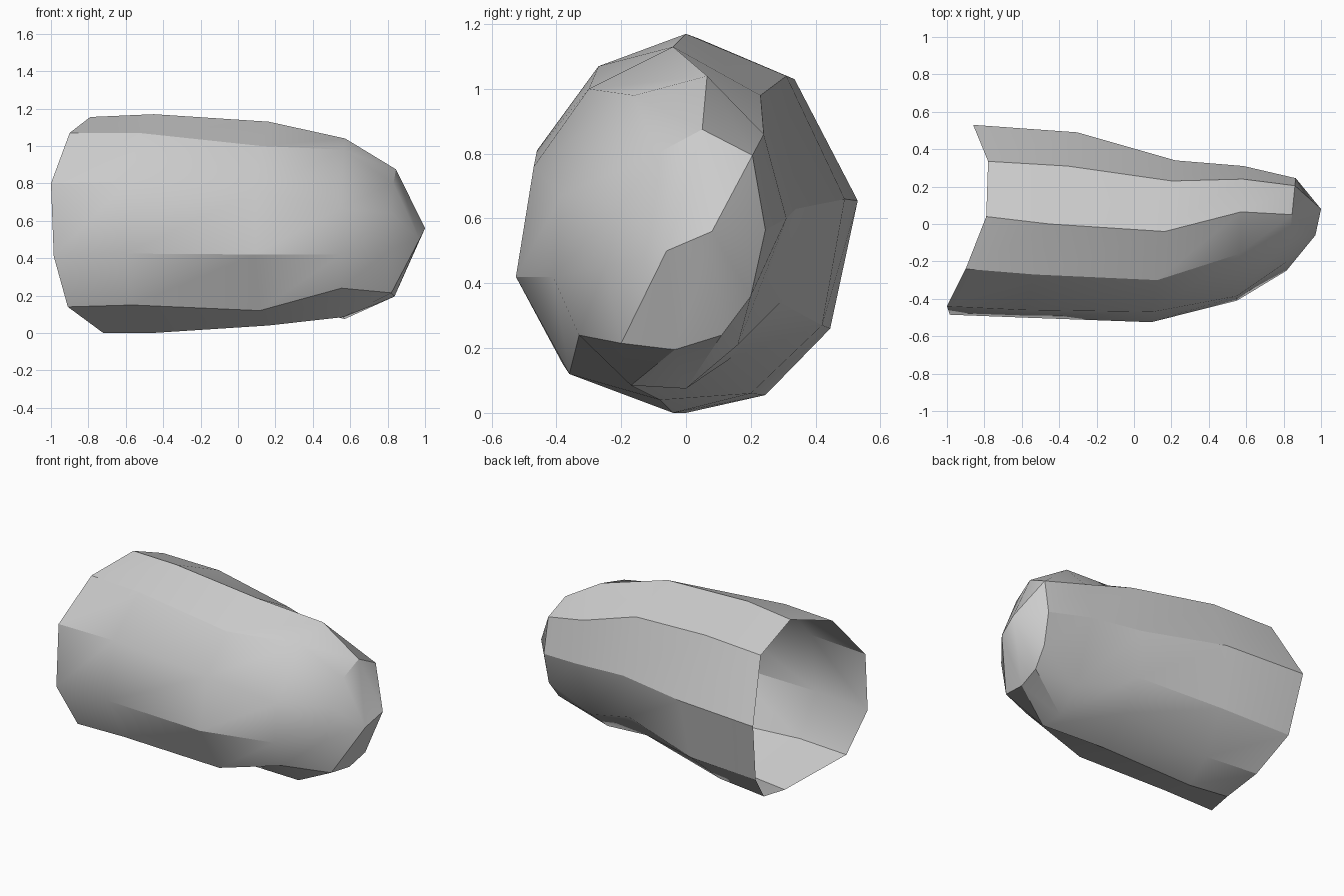
import bpy
import bmesh
import math
from mathutils import Vector

# Remove the default object only
default_cube = bpy.data.objects.get("Cube")
if default_cube:
    bpy.data.objects.remove(default_cube, do_unlink=True)


def make_material(name, colour):
    material = bpy.data.materials.new(name)
    material.use_nodes = True
    material.diffuse_color = colour
    shader = material.node_tree.nodes.get("Principled BSDF")
    shader.inputs["Base Color"].default_value = colour
    return material


# Each cross-section lists (y, z) from the crown, round the back,
# underneath and up the front side
open_rim = [(.04, 1.155), (.335, 1.03), (.53, .655), (.445, .26), (.245, .055),
            (0, 0), (-.37, .14), (-.485, .41), (-.44, .8), (-.24, 1.07)]
wide_body = [(0, 1.17), (.31, 1.04), (.49, .66), (.42, .27), (.2, .06),
             (-.04, 0), (-.38, .15), (-.5, .425), (-.46, .81), (-.27, 1.07)]
waist = [(-.04, 1.13), (.23, .98), (.34, .63), (.29, .34), (.14, .17),
         (-.08, .04), (-.36, .12), (-.525, .42), (-.47, .76), (-.3, 1)]
shoulder = [(.065, 1.04), (.24, .86), (.31, .6), (.16, .21), (0, .075),
            (-.17, .085), (-.33, .24), (-.41, .42), (-.385, .67), (-.16, .98)]
nose = [(.05, .875), (.205, .795), (.245, .565), (.2, .36), (.11, .24),
        (-.035, .195), (-.2, .215), (-.25, .45), (-.2, .64), (-.09, .8)]
rim_x = [-.79, -.78, -.86, -.82, -.74, -.72, -.91, -.985, -1, -.9]


def section(bm, profile, station, lean):
    """Place a slightly slanted cross-section along the length."""
    return [bm.verts.new((station + lean * y, y, z)) for y, z in profile]


def bridge(bm, first, second):
    """Join two cross-sections with a band of quads."""
    count = len(first)
    for i in range(count):
        j = (i + 1) % count
        bm.faces.new((first[i], first[j], second[j], second[i]))


bm = bmesh.new()

# Open end with an uneven rim
rings = [[bm.verts.new((x, y, z)) for x, (y, z) in zip(rim_x, open_rim)]]

# Tapering body
for profile, station, lean in ((wide_body, -.45, .3), (waist, .17, .15),
                               (shoulder, .57, .05), (nose, .84, .1)):
    rings.append(section(bm, profile, station, lean))
for first, second in zip(rings, rings[1:]):
    bridge(bm, first, second)

# Closed nose, folded to a short ridge
back_tip = bm.verts.new(Vector((1, .08, .56)))
front_tip = bm.verts.new(Vector((.97, -.06, .5)))
last = rings[-1]
half = len(last) // 2
for i, vert in enumerate(last):
    following = last[(i + 1) % len(last)]
    tip = back_tip if i < half else front_tip
    bm.faces.new((vert, following, tip))
bm.faces.new((last[half], front_tip, back_tip))
bm.faces.new((last[0], back_tip, front_tip))

bmesh.ops.recalc_face_normals(bm, faces=bm.faces[:])
mesh = bpy.data.meshes.new("hollow_shell")
bm.to_mesh(mesh)
bm.free()

shell = bpy.data.objects.new("hollow_shell", mesh)
bpy.context.collection.objects.link(shell)
mesh.materials.append(make_material("light grey", (.6, .6, .6, 1)))

# Soft shading with the strong ridges kept sharp
bpy.ops.object.select_all(action="DESELECT")
shell.select_set(True)
bpy.context.view_layer.objects.active = shell
bpy.ops.object.shade_smooth_by_angle(angle=math.radians(30))
